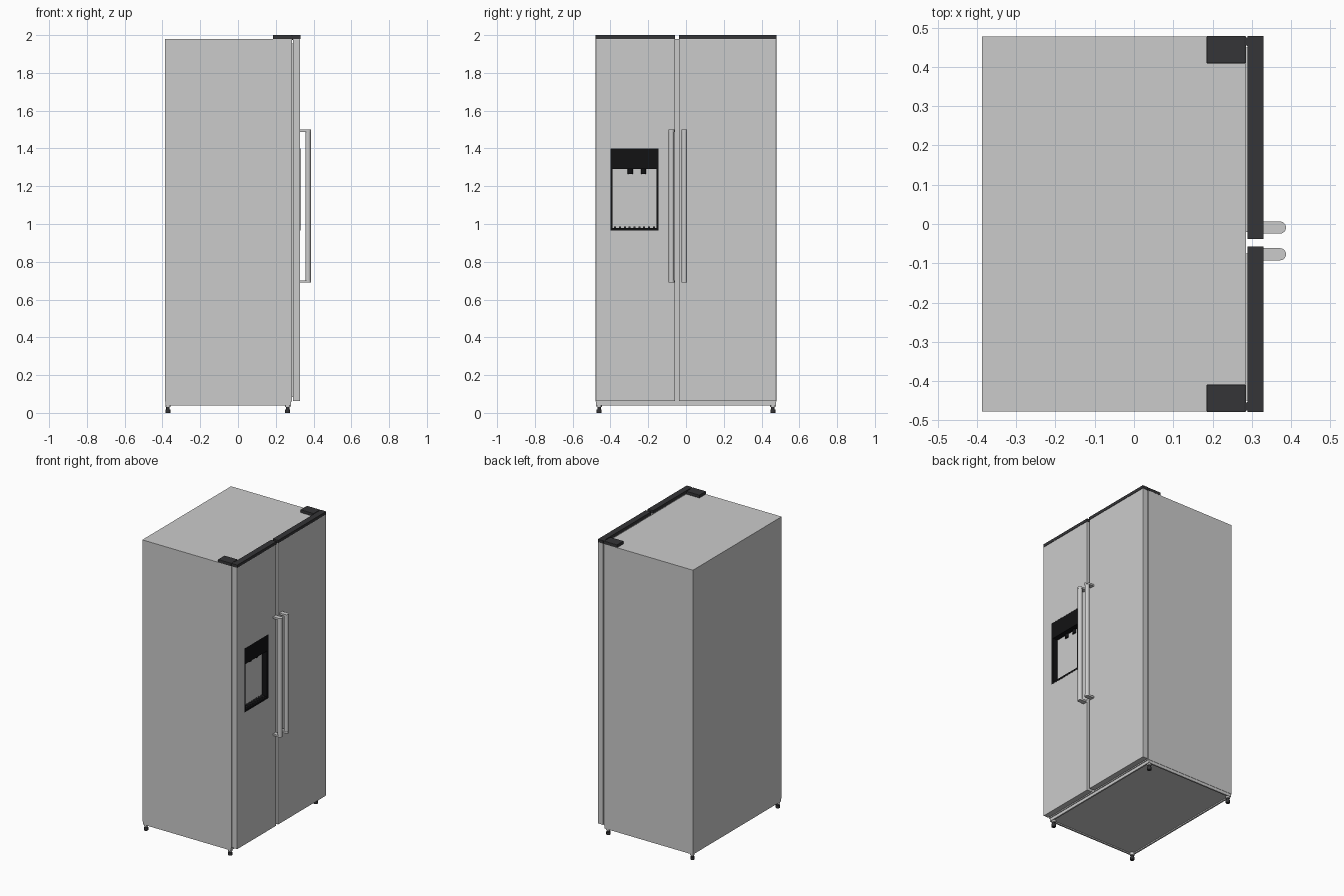
import bpy, bmesh, math

if "Cube" in bpy.data.objects:
    bpy.data.objects.remove(bpy.data.objects["Cube"])

def material(name, c):
    m = bpy.data.materials.new(name)
    m.diffuse_color = (*c, 1)
    m.use_nodes = True
    m.node_tree.nodes["Principled BSDF"].inputs["Base Color"].default_value = m.diffuse_color
    return m

DARK = material("dark_plastic", (0.035, 0.035, 0.038))
BLACK = material("black_plastic", (0.006, 0.006, 0.007))

def finish(name, bm, mat=None, bevel=0, smooth=False):
    bmesh.ops.recalc_face_normals(bm, faces=bm.faces)
    me = bpy.data.meshes.new(name)
    bm.to_mesh(me)
    bm.free()
    ob = bpy.data.objects.new(name, me)
    bpy.context.collection.objects.link(ob)
    if mat:
        me.materials.append(mat)
    if smooth:
        bpy.context.view_layer.objects.active = ob
        bpy.ops.object.select_all(action='DESELECT')
        ob.select_set(True)
        bpy.ops.object.shade_smooth_by_angle(angle=math.radians(35))
    if bevel:
        b = ob.modifiers.new("bevel", 'BEVEL')
        b.width, b.segments = bevel, 2
    return ob

def box(name, x, y, z, mat=None, bevel=0):
    bm = bmesh.new()
    bmesh.ops.create_cube(bm, size=1)
    for v in bm.verts:
        v.co = [a[0] + (c + 0.5) * (a[1] - a[0]) for a, c in zip((x, y, z), v.co)]
    return finish(name, bm, mat, bevel)

def prism(name, pts, z0, z1, mat=None):
    bm = bmesh.new()
    f = bm.faces.new([bm.verts.new((px, py, z0)) for px, py in pts])
    r = bmesh.ops.extrude_face_region(bm, geom=[f])
    for v in r["geom"]:
        if isinstance(v, bmesh.types.BMVert):
            v.co.z = z1
    return finish(name, bm, mat, smooth=True)

def arc(cx, cy, r, a0, a1, n):
    return [(cx + r * math.cos(math.radians(a0 + (a1 - a0) * i / n)),
             cy + r * math.sin(math.radians(a0 + (a1 - a0) * i / n))) for i in range(n + 1)]

def cylinder(name, x, y, z0, z1, r, mat=None):
    return prism(name, arc(x, y, r, 0, 345, 23), z0, z1, mat)

# Cabinet and doors
body = box("cabinet", (-0.387, 0.285), (-0.478, 0.478), (0.06, 1.98))
left = box("freezer_door", (0.29, 0.329), (-0.478, -0.058), (0.062, 1.98), bevel=0.002)
box("fridge_door", (0.29, 0.329), (-0.037, 0.478), (0.062, 1.98), bevel=0.002)
for n, y in (("freezer", (-0.45, -0.075)), ("fridge", (-0.02, 0.45))):
    box(n + "_gasket", (0.284, 0.291), y, (0.085, 1.955))

# Dark caps along the door tops
box("freezer_top_cap", (0.289, 0.33), (-0.479, -0.057), (1.98, 2.0), DARK)
box("fridge_top_cap", (0.289, 0.33), (-0.038, 0.479), (1.98, 2.0), DARK)

# Hinge covers with pivots
for s, n in ((-1, "left"), (1, "right")):
    box(n + "_hinge_cover", (0.185, 0.284), sorted((s * 0.409, s * 0.479)), (1.979, 2.0), DARK, 0.002)
    box(n + "_hinge_arm", (0.28, 0.295), sorted((s * 0.455, s * 0.475)), (1.979, 1.998), DARK)
    cylinder(n + "_hinge_pivot", 0.298, s * 0.463, 1.975, 1.9995, 0.014, DARK)

# Dispenser opening cut through the door into the cabinet
cutter = box("dispenser_cutter", (0.235, 0.4), (-0.4, -0.145), (0.965, 1.4))
cutter.hide_render = True
cutter.display_type = 'WIRE'
for ob in (body, left):
    m = ob.modifiers.new("dispenser_opening", 'BOOLEAN')
    m.object, m.operation, m.solver = cutter, 'DIFFERENCE', 'EXACT'

# Dispenser liner, control panel, paddles and drip tray
X = (0.236, 0.330)
box("dispenser_back", (0.236, 0.244), (-0.4, -0.145), (0.965, 1.4), BLACK)
box("dispenser_left_wall", X, (-0.4, -0.388), (0.965, 1.4), BLACK)
box("dispenser_right_wall", X, (-0.157, -0.145), (0.965, 1.4), BLACK)
box("dispenser_floor", X, (-0.4, -0.145), (0.965, 0.978), BLACK)
box("dispenser_control_panel", (0.236, 0.328), (-0.39, -0.155), (1.29, 1.4), BLACK)
for n, y in (("ice", -0.295), ("water", -0.225)):
    box(n + "_paddle", (0.25, 0.262), (y - 0.03, y + 0.03), (1.12, 1.29), BLACK, 0.003)
    cylinder(n + "_nozzle", 0.29, y, 1.265, 1.295, 0.014, BLACK)
for i in range(9):
    y = -0.375 + i * 0.0256
    box("drip_tray_slat", (0.248, 0.318), (y - 0.005, y + 0.005), (0.977, 0.986), DARK)

# Door handles: round bars on rounded end brackets
for n, y in (("freezer", -0.077), ("fridge", -0.009)):
    cylinder(n + "_handle_bar", 0.371, y, 0.695, 1.495, 0.0145)
    outline = [(0.328, y - 0.0155)] + arc(0.3715, y, 0.0155, -90, 90, 12) + [(0.328, y + 0.0155)]
    for e, z in (("lower", 0.69), ("upper", 1.488)):
        prism(f"{n}_handle_{e}_bracket", outline, z, z + 0.012)

# Base rim around a recessed floor plate
box("base_plate", (-0.38, 0.275), (-0.47, 0.47), (0.048, 0.06))
for n, s in (("left", -1), ("right", 1)):
    box(n + "_base_rail", (-0.385, 0.28), sorted((s * 0.466, s * 0.476)), (0.04, 0.06))
for n, x in (("rear", -0.385), ("door_side", 0.27)):
    box(n + "_base_rail", (x, x + 0.01), (-0.476, 0.476), (0.04, 0.06))

# Feet
for x in (-0.371, 0.263):
    for y in (-0.46, 0.46):
        cylinder("foot_mount", x, y, 0.03, 0.05, 0.014)
        cylinder("foot_stem", x, y, 0.016, 0.032, 0.009, DARK)
        cylinder("foot_pad", x, y, 0.0, 0.018, 0.0135, DARK)
